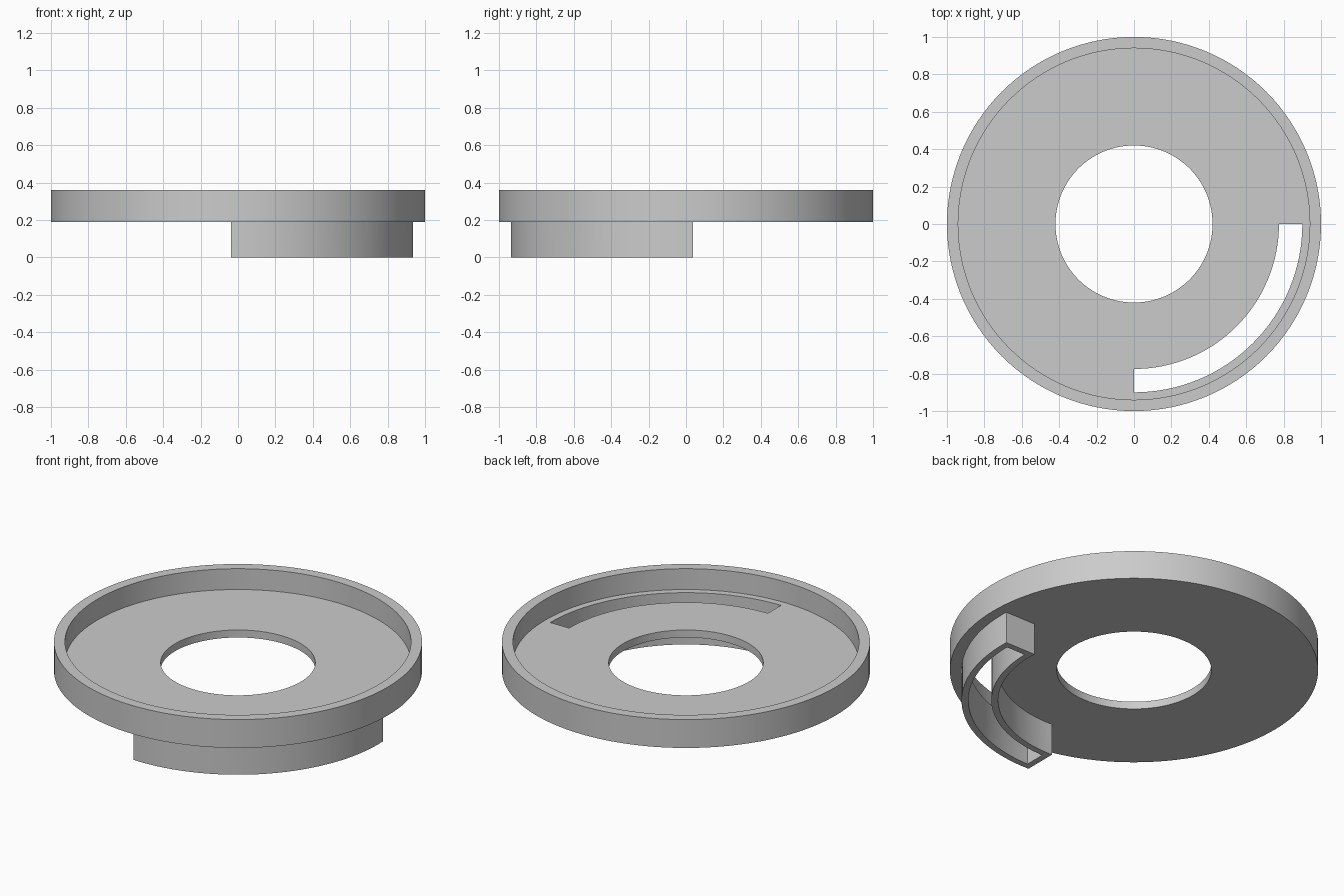
import bpy
import bmesh
from math import pi, asin, cos, sin

if "Cube" in bpy.data.objects:
    bpy.data.objects.remove(bpy.data.objects["Cube"], do_unlink=True)

# Main dimensions
RIM_R, RIM_IN, HOLE_R = 1.0, 0.94, 0.42
BASE_Z, FLOOR_Z, TOP_Z = 0.19, 0.235, 0.36
SLOT_IN, SLOT_OUT, WALL = 0.775, 0.90, 0.037
STEPS = 128

grey = bpy.data.materials.new("light grey")
grey.use_nodes = True
grey.diffuse_color = (0.6, 0.6, 0.6, 1)
grey.node_tree.nodes["Principled BSDF"].inputs["Base Color"].default_value = (0.6, 0.6, 0.6, 1)


def finish(bm, name):
    bmesh.ops.recalc_face_normals(bm, faces=bm.faces[:])
    mesh = bpy.data.meshes.new(name)
    bm.to_mesh(mesh)
    bm.free()
    mesh.materials.append(grey)
    obj = bpy.data.objects.new(name, mesh)
    bpy.context.collection.objects.link(obj)
    return obj


def lathe(name, profile):
    """Spin a closed (radius, height) profile around z."""
    bm = bmesh.new()
    verts = [bm.verts.new((r, 0, z)) for r, z in profile]
    edges = [bm.edges.new((v, verts[i - 1])) for i, v in enumerate(verts)]
    bmesh.ops.spin(bm, geom=verts + edges, cent=(0, 0, 0), axis=(0, 0, 1),
                   angle=2 * pi, steps=STEPS, use_duplicate=False)
    bmesh.ops.remove_doubles(bm, verts=bm.verts[:], dist=1e-4)
    return finish(bm, name)


def quarter_block(name, r_in, r_out, overhang, z0, z1):
    """Curved block over the front left quarter, with straight ends."""
    def arc(r):
        extra = asin(overhang / r)
        n = STEPS // 4
        angles = [-pi / 2 - extra + (pi / 2 + 2 * extra) * i / n for i in range(n + 1)]
        return [(r * cos(a), r * sin(a)) for a in angles]

    bm = bmesh.new()
    outline = arc(r_out) + arc(r_in)[::-1]
    face = bm.faces.new([bm.verts.new((x, y, z0)) for x, y in outline])
    grown = bmesh.ops.extrude_face_region(bm, geom=[face])["geom"]
    top = [g for g in grown if isinstance(g, bmesh.types.BMVert)]
    bmesh.ops.translate(bm, verts=top, vec=(0, 0, z1 - z0))
    return finish(bm, name)


def combine(target, other, operation):
    mod = target.modifiers.new(operation.lower(), 'BOOLEAN')
    mod.operation = operation
    mod.solver = 'EXACT'
    mod.object = other
    bpy.context.view_layer.objects.active = target
    bpy.ops.object.modifier_apply(modifier=mod.name)
    bpy.data.objects.remove(other, do_unlink=True)


# Round tray with raised rim and centre hole
tray = lathe("tray_with_chute", [
    (HOLE_R, BASE_Z), (RIM_R, BASE_Z), (RIM_R, TOP_Z),
    (RIM_IN, TOP_Z), (RIM_IN, FLOOR_Z), (HOLE_R, FLOOR_Z)])

# Curved chute under the tray, then the slot through both
chute = quarter_block("chute", SLOT_IN - WALL, SLOT_OUT + WALL, WALL, 0, BASE_Z + 0.02)
combine(tray, chute, 'UNION')
slot = quarter_block("slot_cutter", SLOT_IN, SLOT_OUT, 0, -0.1, TOP_Z)
slot.hide_render = True
combine(tray, slot, 'DIFFERENCE')

# Smooth the curved walls, keep the corners sharp
bpy.ops.object.select_all(action='DESELECT')
tray.select_set(True)
bpy.context.view_layer.objects.active = tray
bpy.ops.object.shade_smooth_by_angle(angle=pi / 6)
